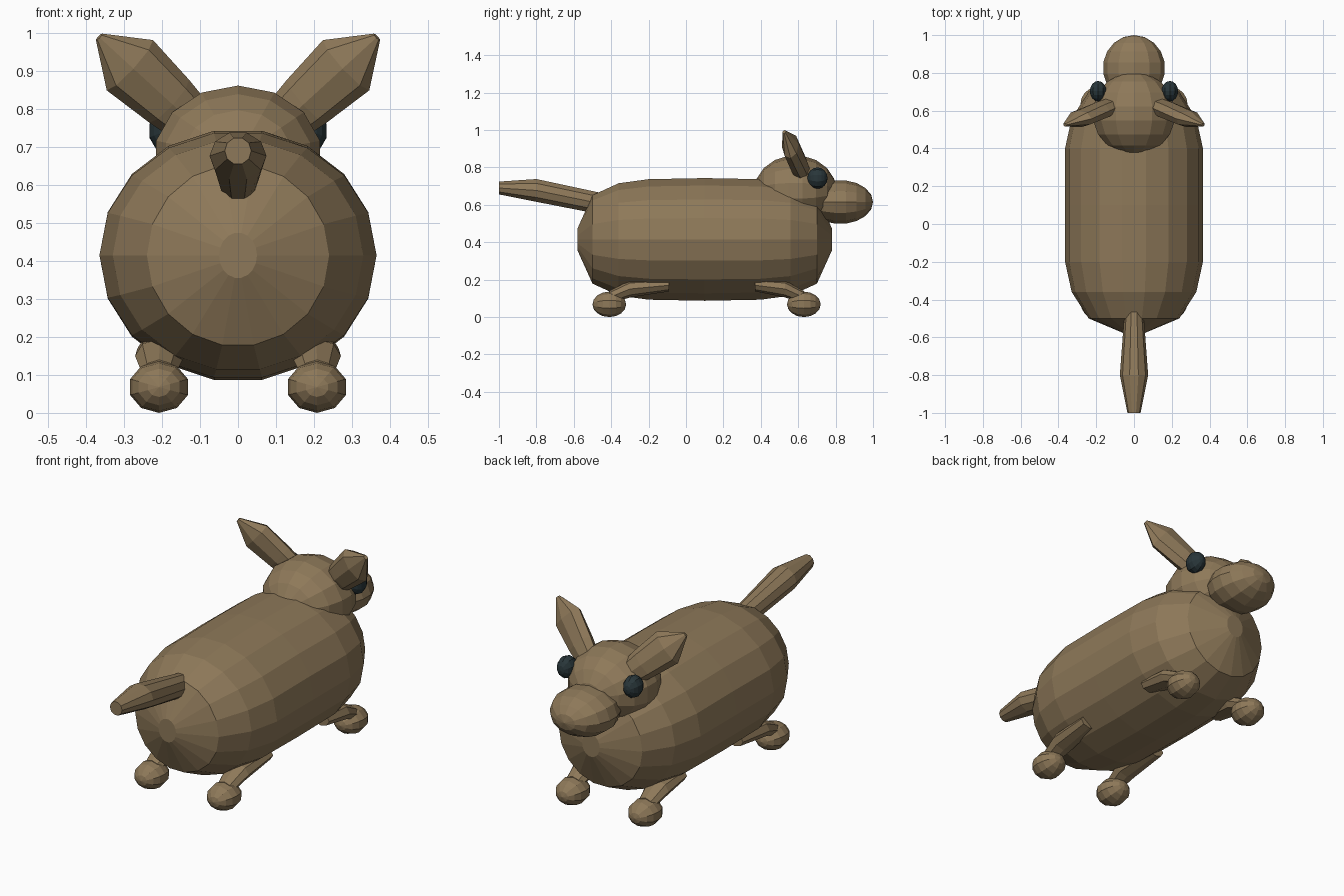
import bpy
import bmesh
import math
from mathutils import Vector, Matrix

cube = bpy.data.objects.get("Cube")
if cube:
    bpy.data.objects.remove(cube)


def material(name, colour):
    mat = bpy.data.materials.new(name)
    mat.use_nodes = True
    mat.diffuse_color = (*colour, 1)
    mat.node_tree.nodes["Principled BSDF"].inputs["Base Color"].default_value = (*colour, 1)
    return mat


FUR = material("brown fur", (0.27, 0.19, 0.1))
EYE = material("dark eye", (0.022, 0.037, 0.042))


def finish(name, bm, mat):
    bmesh.ops.recalc_face_normals(bm, faces=bm.faces)
    mesh = bpy.data.meshes.new(name)
    bm.to_mesh(mesh)
    bm.free()
    mesh.materials.append(mat)
    obj = bpy.data.objects.new(name, mesh)
    bpy.context.scene.collection.objects.link(obj)
    return obj


def loft(name, rings, u, v, sides, mat=FUR):
    """Skin elliptical rings (centre, radius along u, radius along v) and cap both ends."""
    bm = bmesh.new()
    loops = []
    for centre, ru, rv in rings:
        loop = []
        for i in range(sides):
            a = math.tau * i / sides
            loop.append(bm.verts.new(Vector(centre) + u * ru * math.cos(a) + v * rv * math.sin(a)))
        loops.append(loop)
    for a, b in zip(loops, loops[1:]):
        for i in range(sides):
            j = (i + 1) % sides
            bm.faces.new((a[i], a[j], b[j], b[i]))
    bm.faces.new(loops[0])
    bm.faces.new(loops[-1])
    return finish(name, bm, mat)


def ball(name, centre, radii, segments, rows, mat=FUR, tilt=0):
    """Low-poly ellipsoid with its poles along y, tilted about x."""
    bm = bmesh.new()
    bmesh.ops.create_uvsphere(bm, u_segments=segments, v_segments=rows, radius=1)
    bm.transform(Matrix.Translation(centre) @ Matrix.Rotation(tilt, 4, "X")
                 @ Matrix.Diagonal((*radii, 1)) @ Matrix.Rotation(math.pi / 2, 4, "X"))
    return finish(name, bm, mat)


X, Z = Vector((1, 0, 0)), Vector((0, 0, 1))

# Barrel body, the same at both ends
half = [(0.68, 0.05, 0.06), (0.6, 0.24, 0.24), (0.46, 0.33, 0.305), (0.3, 0.365, 0.327)]
profile = [(-y, a, b) for y, a, b in half] + [(0, 0.365, 0.333)]
profile += [(y, a, b) for y, a, b in reversed(half)]
loft("body", [((0, 0.1 + y, 0.415), a, b) for y, a, b in profile], X, Z, 18)

# Tail
loft("tail", [((0, -0.4, 0.595), 0.045, 0.06), ((0, -0.8, 0.677), 0.075, 0.064),
              ((0, -1.0, 0.69), 0.035, 0.036)], X, Z, 10)

# Head and muzzle
ball("head", (0, 0.585, 0.675), (0.225, 0.22, 0.19), 14, 9)
ball("muzzle", (0, 0.825, 0.615), (0.165, 0.175, 0.117), 12, 9)

for side, s in (("left", 1), ("right", -1)):
    ball(side + "_eye", (0.19 * s, 0.703, 0.743), (0.046, 0.054, 0.057), 10, 8, EYE)

    # Flattened leaf-shaped ear leaning out and back
    base, tip = Vector((0.12 * s, 0.625, 0.765)), Vector((0.366 * s, 0.525, 0.99))
    axis = (tip - base).normalized()
    wide = Vector((0.7 * s, 0, -0.72))
    wide = (wide - axis * wide.dot(axis)).normalized()
    thin = axis.cross(wide)
    leaf = [(0, 0.065, 0.045), (0.25, 0.077, 0.05), (0.67, 0.09, 0.046), (1, 0.012, 0.01)]
    loft(side + "_ear", [(base.lerp(tip, t), w, d) for t, w, d in leaf], wide, thin, 8)

    # Stubby legs sloping from the belly to round feet
    paths = {"rear": (-0.41, -0.3, -0.09), "front": (0.63, 0.53, 0.37)}
    for end, (foot, knee, hip) in paths.items():
        ball(side + "_" + end + "_foot", (0.208 * s, foot, 0.068), (0.08, 0.09, 0.068), 10, 8)
        loft(side + "_" + end + "_leg", [((0.208 * s, foot, 0.105), 0.045, 0.035),
                                         ((0.206 * s, knee, 0.15), 0.065, 0.045),
                                         ((0.215 * s, hip, 0.17), 0.05, 0.033)], X, Z, 8)
